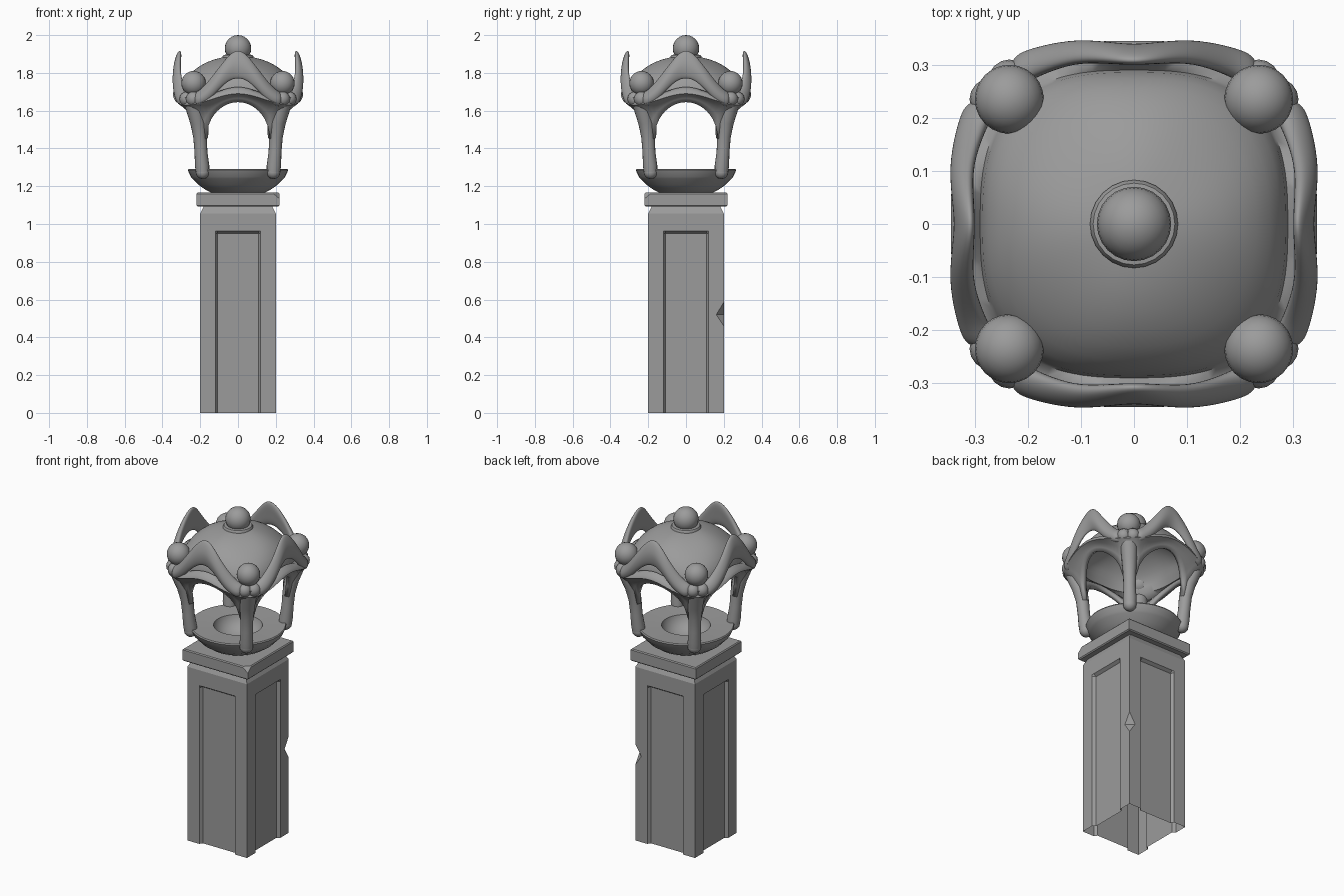
import bpy, bmesh, math
from mathutils import Vector

cube = bpy.data.objects.get("Cube")
if cube:
    bpy.data.objects.remove(cube, do_unlink=True)

stone = bpy.data.materials.new("grey_stone")
stone.use_nodes = True
GREY = (0.33, 0.33, 0.33, 1)
stone.diffuse_color = GREY
stone.node_tree.nodes["Principled BSDF"].inputs["Base Color"].default_value = GREY


def finish(name, bm, angle=None):
    bmesh.ops.recalc_face_normals(bm, faces=bm.faces)
    mesh = bpy.data.meshes.new(name)
    bm.to_mesh(mesh)
    bm.free()
    obj = bpy.data.objects.new(name, mesh)
    bpy.context.collection.objects.link(obj)
    mesh.materials.append(stone)
    if angle:
        bpy.ops.object.select_all(action='DESELECT')
        obj.select_set(True)
        bpy.context.view_layer.objects.active = obj
        bpy.ops.object.shade_smooth_by_angle(angle=math.radians(angle))
    return obj


def loft(rings, cap_start=False, cap_end=False):
    """Skin a list of closed rings of equal length."""
    bm = bmesh.new()
    rows = [[bm.verts.new(p) for p in ring] for ring in rings]
    n = len(rows[0])
    for a, b in zip(rows, rows[1:]):
        for i in range(n):
            j = (i + 1) % n
            bm.faces.new((a[i], a[j], b[j], b[i]))
    if cap_start:
        bm.faces.new(rows[0])
    if cap_end:
        bm.faces.new(rows[-1])
    return bm


def lathe(name, profile, segments=40, angle=35):
    rings = [[(r * math.cos(i * math.tau / segments), r * math.sin(i * math.tau / segments), z)
              for i in range(segments)] for r, z in profile]
    return finish(name, loft(rings, True, True), angle)


def ball(name, center, radius, segments=24):
    bm = bmesh.new()
    bmesh.ops.create_uvsphere(bm, u_segments=segments, v_segments=segments // 2, radius=radius)
    bmesh.ops.translate(bm, verts=bm.verts, vec=center)
    return finish(name, bm, 60)


# Pillar: open-bottomed shaft with a recessed panel on each side
def shaft_ring(z, half, depth, chip=False):
    pts = []
    for k in range(4):
        side = [(-half, -half), (-half * 0.8, -half), (-0.12, -half), (-0.108, -half + depth),
                (0.108, -half + depth), (0.12, -half), (half * 0.8, -half)]
        for x, y in side:
            for _ in range(k):
                x, y = -y, x
            if chip and x > half * 0.95 and y > half * 0.95:
                x = y = half * 0.9
            pts.append((x, y, z))
    return pts


bm = loft([shaft_ring(0, 0.2, 0.018), shaft_ring(0.46, 0.2, 0.018),
           shaft_ring(0.52, 0.2, 0.018, True), shaft_ring(0.585, 0.2, 0.018),
           shaft_ring(0.95, 0.2, 0.018), shaft_ring(0.962, 0.2, 0),
           shaft_ring(1.055, 0.2, 0), shaft_ring(1.1, 0.178, 0)], cap_end=True)
chipped = [f for f in bm.faces
           if any(abs(v.co.x - 0.18) < 1e-4 and abs(v.co.y - 0.18) < 1e-4 for v in f.verts) and len(f.verts) == 4]
bmesh.ops.triangulate(bm, faces=chipped, quad_method='LONG_EDGE')
finish("pillar_shaft", bm)

# Square cap slab with one chipped top corner
bm = loft([[(sx * h, sy * h, z) for sx, sy in ((-1, -1), (1, -1), (1, 1), (-1, 1))]
           for h, z in ((0.213, 1.092), (0.219, 1.098), (0.219, 1.16), (0.214, 1.166))], True, True)
cut = bmesh.ops.bisect_plane(bm, geom=bm.verts[:] + bm.edges[:] + bm.faces[:],
                             plane_co=(0.2, -0.2, 1.166), plane_no=Vector((1, -1, 1.2)), clear_outer=True)
bmesh.ops.holes_fill(bm, edges=[e for e in cut["geom_cut"] if isinstance(e, bmesh.types.BMEdge)])
finish("pillar_cap", bm)

# Fire bowl
lathe("bowl", [(0.02, 1.16), (0.13, 1.16), (0.17, 1.18), (0.21, 1.208), (0.24, 1.24), (0.25, 1.25),
               (0.266, 1.285), (0.262, 1.292), (0.135, 1.287), (0.128, 1.26), (0.1, 1.225),
               (0.06, 1.205), (0.01, 1.2)])


# Canopy: dome with a wavy flared eave and four arched openings
def canopy_point(theta, half, power):
    c, s = math.cos(theta), math.sin(theta)
    r = half * (abs(c) ** power + abs(s) ** power) ** (-1 / power)
    return r * c, r * s


STEPS = 96
columns = []
for i in range(STEPS):
    th = i * math.tau / STEPS
    mid = math.cos(2 * th) ** 2          # 1 at mid side, 0 at corner
    x, y = canopy_point(th, 0.25 + 0.05 * mid, 3)
    reach = min(1, min(abs(x), abs(y)) / 0.168)
    low = 1.45 + 0.195 * math.sqrt(1 - reach * reach)
    lip = 1.63 + 0.06 * mid
    col = [(x, y, low)]
    for f, flare in ((0.45, 0.2), (0.8, 0.6)):
        px, py = canopy_point(th, 0.25 + 0.05 * mid + (0.085 - 0.04 * mid) * flare, 3)
        col.append((px, py, low + (lip - low) * f))
    for half, z in ((0.345, lip), (0.338, lip + 0.02), (0.305, lip + 0.035)):
        col.append((*canopy_point(th, half, 3), z))
    for k in range(10):
        a = k / 10 * math.pi / 2 + 0.02
        half = 0.29 * math.cos(a)
        col.append((*canopy_point(th, half, 2 + 0.8 * math.cos(a) ** 4),
                    1.7 + 0.19 * math.sin(a) - 0.02 * (1 - mid) * math.cos(a) ** 2))
    columns.append(col)
canopy = finish("canopy", loft(list(zip(*columns)), cap_end=True), 60)
shell = canopy.modifiers.new("shell", 'SOLIDIFY')
shell.thickness = 0.025
shell.offset = -1

# Finial on the dome
lathe("finial_collar", [(0.083, 1.865), (0.083, 1.885), (0.077, 1.895), (0.04, 1.9)], 24)
ball("finial_ball", (0, 0, 1.93), 0.07)

# Crest: one swept wave standing over each side (x, depth, height, half height, half thickness)
half_wave = [(0, 0.322, 1.85, 0.076, 0.018), (0.045, 0.325, 1.832, 0.068, 0.02),
             (0.1, 0.328, 1.772, 0.058, 0.022), (0.15, 0.318, 1.71, 0.054, 0.026),
             (0.2, 0.3, 1.665, 0.042, 0.032), (0.235, 0.282, 1.66, 0.036, 0.034)]
wave = [(-x, *rest) for x, *rest in reversed(half_wave[1:])] + half_wave
SECTION = 10
for side, name in enumerate(("front", "left", "back", "right")):
    rings = []
    for x, depth, z, tall, thick in wave:
        ring = []
        for k in range(SECTION):
            a = k * math.tau / SECTION
            dz = math.sin(a) * tall * 1.06
            lean = 0.2 * max(0, dz)
            px, py = x, -(depth + math.cos(a) * thick - lean)
            for _ in range(side):
                px, py = -py, px
            ring.append((px, py, z + dz))
        rings.append(ring)
    crest = finish(name + "_crest", loft(rings, True, True), 80)
    crest.modifiers.new("smooth", 'SUBSURF').levels = 2
    crest.modifiers["smooth"].render_levels = 2

# Corners: leg, foot, ball and the paired scroll ends
leg_path = [(0.187, 1.27, 0.036), (0.19, 1.31, 0.038), (0.196, 1.38, 0.034), (0.201, 1.46, 0.036),
            (0.211, 1.53, 0.041), (0.228, 1.6, 0.046), (0.245, 1.67, 0.045)]
for sx, sy, name in ((1, -1, "front_left"), (-1, -1, "front_right"), (1, 1, "back_left"), (-1, 1, "back_right")):
    rings = [[(sx * d + r * math.cos(k * math.tau / 16), sy * d + r * math.sin(k * math.tau / 16), z)
              for k in range(16)] for d, z, r in leg_path]
    finish(name + "_leg", loft(rings, True, True), 60)
    ball(name + "_foot", (sx * 0.187, sy * 0.187, 1.275), 0.037, 16)
    ball(name + "_corner_ball", (sx * 0.235, sy * 0.235, 1.745), 0.065)
    ball(name + "_scroll_a", (sx * 0.235, sy * 0.27, 1.662), 0.04, 16)
    ball(name + "_scroll_b", (sx * 0.27, sy * 0.235, 1.662), 0.04, 16)
